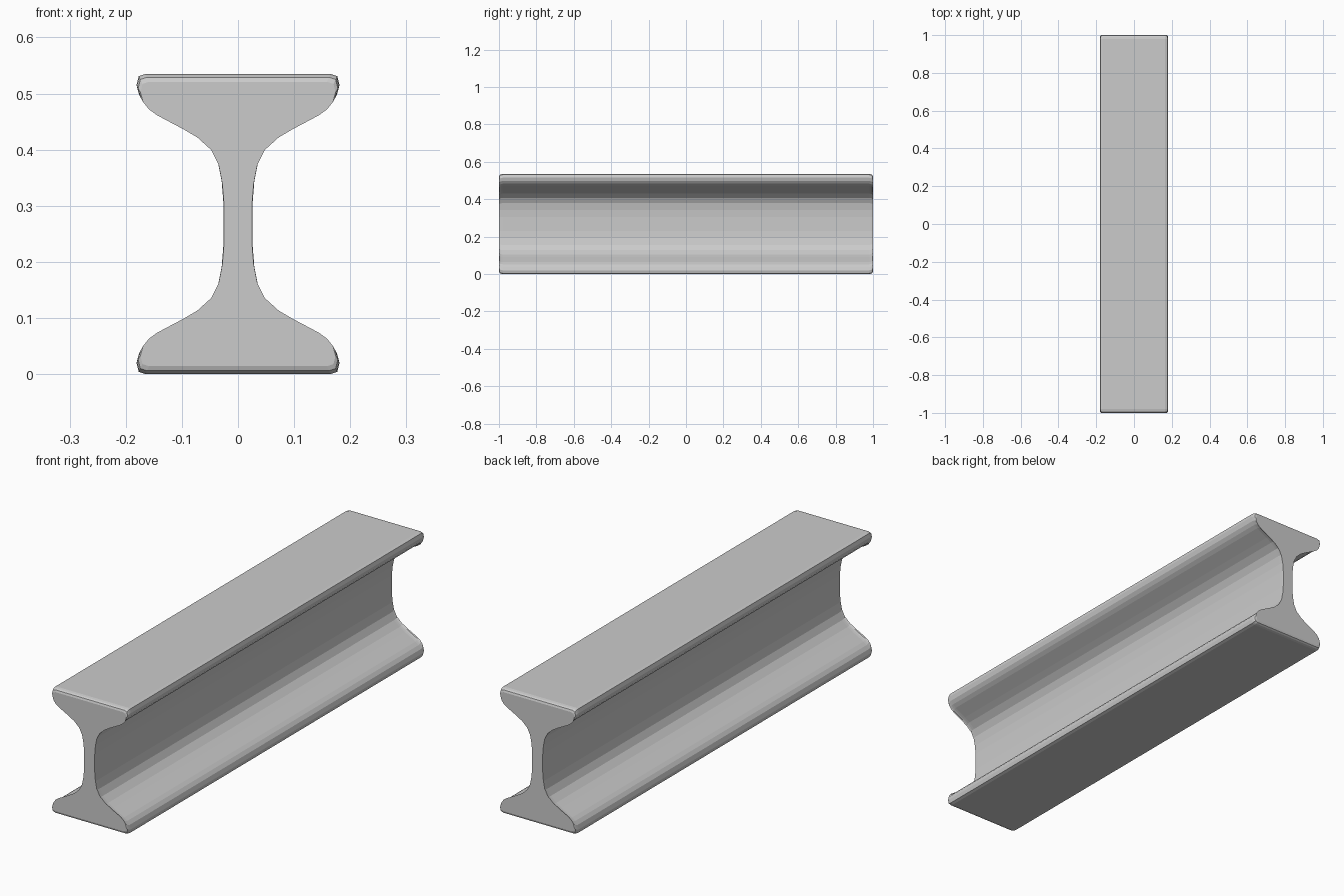
import bpy
import bmesh

cube = bpy.data.objects.get("Cube")
if cube:
    bpy.data.objects.remove(cube)

HEIGHT = 0.535
MID = HEIGHT / 2

# Plain steel grey
steel = bpy.data.materials.new("steel_grey")
steel.use_nodes = True
colour = (0.6, 0.6, 0.6, 1)
steel.diffuse_color = colour
steel.node_tree.nodes["Principled BSDF"].inputs["Base Color"].default_value = colour

# Quarter of the cross-section, from the foot edge up to the middle of the web
quarter = [(0.165, 0.0), (0.177, 0.004), (0.181, 0.02), (0.176, 0.038),
           (0.165, 0.052), (0.15, 0.063), (0.1, 0.09), (0.075, 0.105),
           (0.05, 0.128), (0.036, 0.156), (0.029, 0.192), (0.026, 0.23)]
side = quarter + [(x, HEIGHT - z) for x, z in reversed(quarter)]
profile = side + [(-x, z) for x, z in reversed(side)]

# Stations along the length; the inset rounds the end rims
rim = [(1.0, 0.014), (0.997, 0.006), (0.99, 0.002), (0.98, 0.0)]
stations = [(-y, d) for y, d in rim] + list(reversed(rim))


def add_ring(bm, y, inset):
    sx = 1 - 0.5 * inset / 0.18
    sz = 1 - inset / MID
    return [bm.verts.new((x * sx, y, MID + (z - MID) * sz)) for x, z in profile]


# Beam lofted through the stations
bm = bmesh.new()
rings = [add_ring(bm, y, d) for y, d in stations]
n = len(profile)
for a, b in zip(rings, rings[1:]):
    for i in range(n):
        j = (i + 1) % n
        bm.faces.new((a[i], a[j], b[j], b[i]))

# End caps as strips across the section
half = len(side)
for ring in (rings[0], rings[-1]):
    for i in range(half - 1):
        bm.faces.new((ring[i], ring[i + 1], ring[n - 2 - i], ring[n - 1 - i]))
bmesh.ops.recalc_face_normals(bm, faces=bm.faces)

mesh = bpy.data.meshes.new("i_beam")
bm.to_mesh(mesh)
bm.free()
mesh.materials.append(steel)
beam = bpy.data.objects.new("i_beam", mesh)
bpy.context.collection.objects.link(beam)
